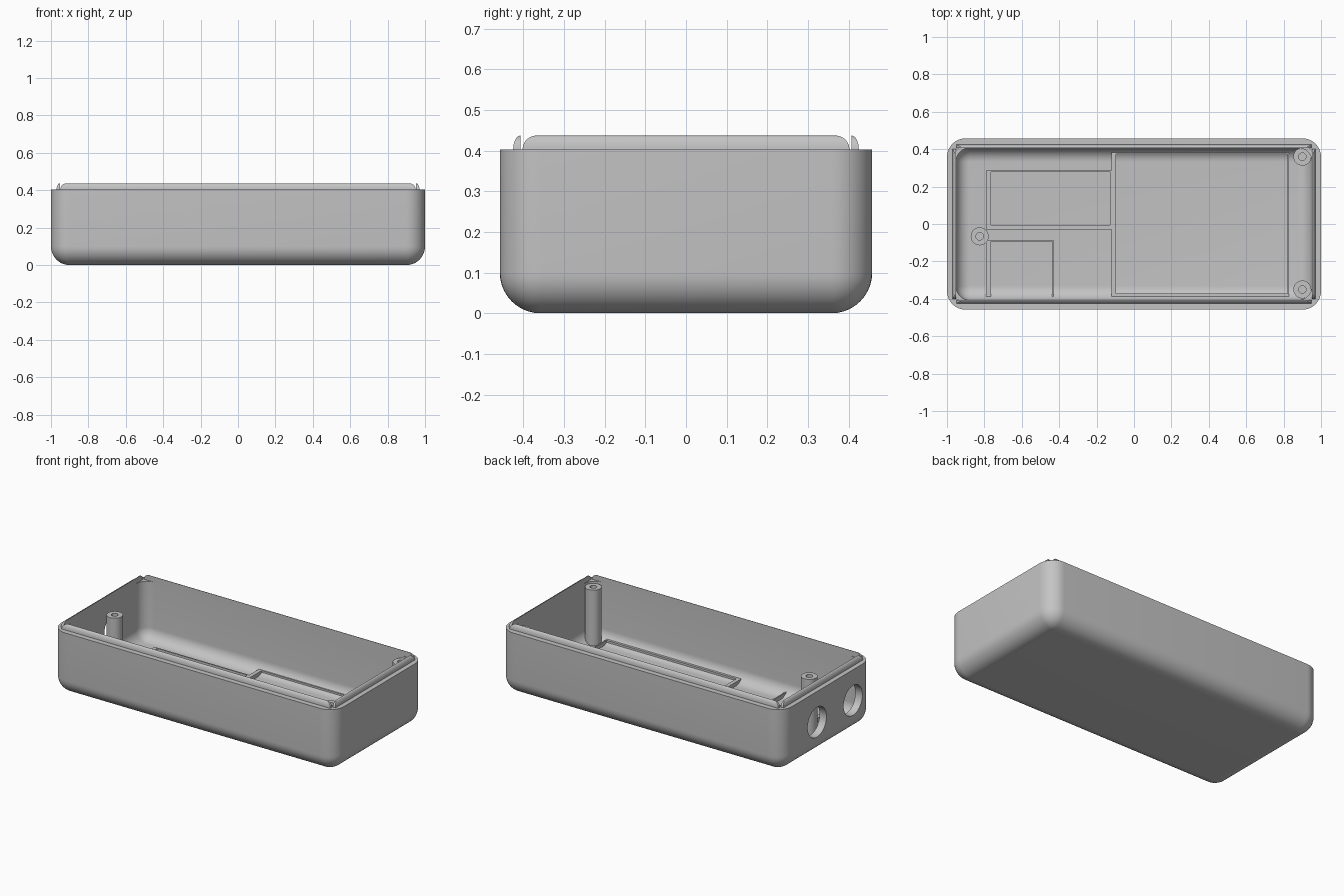
import bpy, bmesh, math

if "Cube" in bpy.data.objects:
    bpy.data.objects.remove(bpy.data.objects["Cube"])

grey = bpy.data.materials.new("light grey plastic")
grey.diffuse_color = (0.55, 0.55, 0.55, 1)
grey.use_nodes = True
grey.node_tree.nodes["Principled BSDF"].inputs["Base Color"].default_value = grey.diffuse_color


def finish(name, bm):
    """Turn a bmesh into a smooth-shaded grey object."""
    bmesh.ops.remove_doubles(bm, verts=bm.verts, dist=0.00005)
    bmesh.ops.recalc_face_normals(bm, faces=bm.faces)
    me = bpy.data.meshes.new(name)
    bm.to_mesh(me)
    bm.free()
    me.materials.append(grey)
    ob = bpy.data.objects.new(name, me)
    bpy.context.collection.objects.link(ob)
    return ob


def smooth(ob):
    bpy.ops.object.select_all(action='DESELECT')
    ob.select_set(True)
    bpy.context.view_layer.objects.active = ob
    bpy.ops.object.shade_smooth_by_angle(angle=math.radians(30))


def loft(name, rings):
    """Skin a list of equal-length rings and cap both ends."""
    bm = bmesh.new()
    loops = [[bm.verts.new(p) for p in ring] for ring in rings]
    n = len(loops[0])
    for a, b in zip(loops, loops[1:]):
        for i in range(n):
            bm.faces.new((a[i], a[(i + 1) % n], b[(i + 1) % n], b[i]))
    bm.faces.new(loops[0])
    bm.faces.new(loops[-1])
    return finish(name, bm)


def round_rect(hx, hy, r, z, seg=10):
    pts = []
    for k, (sx, sy) in enumerate([(1, 1), (-1, 1), (-1, -1), (1, -1)]):
        for i in range(seg + 1):
            a = math.pi / 2 * (k + i / seg)
            pts.append((sx * (hx - r) + r * math.cos(a),
                        sy * (hy - r) + r * math.sin(a), z))
    return pts


def circle(x, y, r, z, n=32):
    return [(x + r * math.cos(2 * math.pi * i / n),
             y + r * math.sin(2 * math.pi * i / n), z) for i in range(n)]


def bowl(hx, hy, r, floor, rim, steps=10):
    """Rings of a tray surface with a filleted bottom edge."""
    rings = []
    for i in range(steps + 1):
        a = math.pi / 2 * i / steps
        inset = r * (1 - math.sin(a))
        rings.append(round_rect(hx - inset, hy - inset, max(r - inset, 0.001),
                                floor + r * (1 - math.cos(a))))
    rings.append(round_rect(hx, hy, r, rim))
    return rings


RIM, FLOOR = 0.403, 0.035
IX, IY = 0.952, 0.407

# Hollow case: outer skin up to the rim, inner skin back down to the floor
case = loft("case_shell", bowl(1.0, 0.458, 0.1, 0, RIM)
            + bowl(IX, IY, 0.075, FLOOR, RIM)[::-1])

# Two round cable openings in the left end
for y in (0.105, -0.258):
    bpy.ops.mesh.primitive_cylinder_add(vertices=48, radius=0.095, depth=0.2,
                                        location=(-1, y, 0.207),
                                        rotation=(0, math.pi / 2, 0))
    cutter = bpy.context.object
    cutter.hide_render = True
    mod = case.modifiers.new("opening", 'BOOLEAN')
    mod.operation, mod.solver, mod.object = 'DIFFERENCE', 'EXACT', cutter
    bpy.context.view_layer.objects.active = case
    bpy.ops.object.modifier_apply(modifier=mod.name)
    bpy.data.objects.remove(cutter)
smooth(case)


# Snap lips: quarter-round section with rounded top corners
def lip(name, half, offset, angle, h=0.034, w=0.018, steps=8):
    c, s = math.cos(angle), math.sin(angle)
    rings = []
    for i in range(steps + 1):
        a = math.pi / 2 * i / steps
        z, k = h * math.sin(a), math.cos(a)
        u, d = half - h + h * k, max(w * k, 0.001)
        rect = [(-u, offset), (u, offset), (u, offset + d), (-u, offset + d)]
        rings.append([(p * c - q * s, p * s + q * c, RIM + z) for p, q in rect])
    smooth(loft(name, rings))


for k, side in enumerate(("back", "left", "front", "right")):
    lip(side + "_lip", *((0.95, IY) if k % 2 == 0 else (0.402, IX)),
        k * math.pi / 2)

# Hollow screw posts
for name, x, y in (("back_right", 0.9, 0.36), ("front_right", 0.9, -0.35),
                   ("left", -0.825, -0.066)):
    smooth(loft(name + "_screw_post", [
        circle(x, y, 0.048, FLOOR - 0.01), circle(x, y, 0.048, 0.39),
        circle(x, y, 0.02, 0.39), circle(x, y, 0.02, 0.1)]))


# Low floor frames that locate the inner parts
def frame(name, x0, x1, y0, y1, left, right, front, back):
    bm = bmesh.new()
    z0, z1 = FLOOR - 0.01, FLOOR + 0.025
    outer = [(x0, y0), (x1, y0), (x1, y1), (x0, y1)]
    inner = [(x0 + left, y0 + front), (x1 - right, y0 + front),
             (x1 - right, y1 - back), (x0 + left, y1 - back)]
    loops = [[bm.verts.new((x, y, z)) for x, y in pts]
             for pts, z in ((outer, z0), (outer, z1), (inner, z1), (inner, z0))]
    for a, b in zip(loops, loops[1:] + loops[:1]):
        for i in range(4):
            j = (i + 1) % 4
            bm.faces.new((a[i], a[j], b[j], b[i]))
    finish(name, bm)


frame("main_board_frame", -0.12, 0.83, -0.405, 0.383, 0.025, 0.008, 0.033, 0.008)
frame("upper_module_frame", -0.79, -0.12, -0.03, 0.285, 0.025, 0.008, 0.025, 0.008)
frame("lower_module_frame", -0.79, -0.43, -0.405, -0.085, 0.025, 0.008, 0.015, 0.008)
